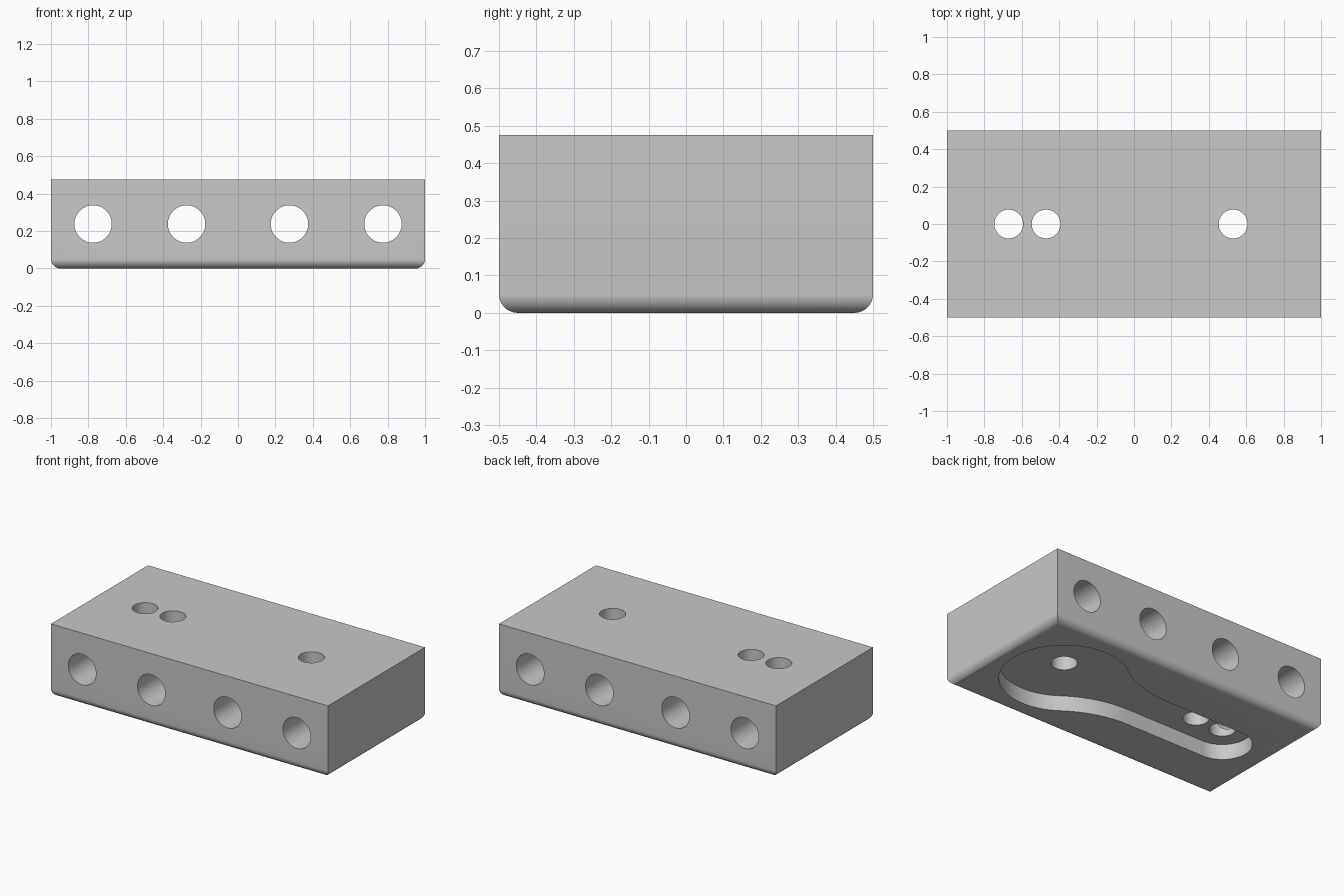
import bpy, bmesh
from math import pi, cos, sin, atan2

cube = bpy.data.objects.get("Cube")
if cube:
    bpy.data.objects.remove(cube, do_unlink=True)

LENGTH, WIDTH, HEIGHT = 2.0, 1.0, 0.475
EDGE_RADIUS = 0.05
POCKET_DEPTH = 0.1

grey = bpy.data.materials.new("plain grey")
grey.use_nodes = True
colour = (0.58, 0.58, 0.58, 1)
grey.diffuse_color = colour
grey.node_tree.nodes["Principled BSDF"].inputs["Base Color"].default_value = colour


def add_object(name, bm):
    bmesh.ops.recalc_face_normals(bm, faces=bm.faces)
    mesh = bpy.data.meshes.new(name)
    bm.to_mesh(mesh)
    bm.free()
    mesh.materials.append(grey)
    obj = bpy.data.objects.new(name, mesh)
    bpy.context.collection.objects.link(obj)
    return obj


def arc(cx, cy, radius, start, end, steps):
    angles = [start + (end - start) * i / steps for i in range(steps + 1)]
    return [(cx + radius * cos(a), cy + radius * sin(a)) for a in angles]


def prism(name, outline, bottom, top):
    bm = bmesh.new()
    base = bm.faces.new([bm.verts.new((x, y, bottom)) for x, y in outline])
    result = bmesh.ops.extrude_face_region(bm, geom=[base])
    verts = [v for v in result["geom"] if isinstance(v, bmesh.types.BMVert)]
    bmesh.ops.translate(bm, verts=verts, vec=(0, 0, top - bottom))
    return add_object(name, bm)


def circle(radius):
    return arc(0, 0, radius, 0, 2 * pi, 64)[:-1]


# Block with rounded bottom edges
bm = bmesh.new()
bmesh.ops.create_cube(bm, size=1)
bmesh.ops.scale(bm, verts=bm.verts, vec=(LENGTH, WIDTH, HEIGHT))
bmesh.ops.translate(bm, verts=bm.verts, vec=(0, 0, HEIGHT / 2))
bottom_edges = [e for e in bm.edges if all(v.co.z < 0.01 for v in e.verts)]
bmesh.ops.bevel(bm, geom=bottom_edges, offset=EDGE_RADIUS, segments=10,
                profile=0.5, affect='EDGES')
block = add_object("drilled_block", bm)
cutters = []

# Holes from front to back
for i, x in enumerate((-0.775, -0.275, 0.275, 0.775)):
    hole = prism(f"cross_hole_cutter_{i + 1}", circle(0.1), -0.7, 0.7)
    hole.rotation_euler.x = pi / 2
    hole.location = (x, 0, HEIGHT / 2)
    cutters.append(hole)

# Holes from top to pocket
for i, x in enumerate((-0.67, -0.47, 0.53)):
    hole = prism(f"vertical_hole_cutter_{i + 1}", circle(0.077), -0.2, 0.7)
    hole.location.x = x
    cutters.append(hole)

# Pocket: round head blended by concave fillets into a narrow slot
head_x, head_r, slot_x, slot_r = 0.53, 0.38, -0.67, 0.175
fillet_x, fillet_r = -0.1, 0.69
fillet_y = slot_r + fillet_r
join = atan2(fillet_y, fillet_x - head_x)
half = arc(head_x, 0, head_r, 0, join, 32)
half += arc(fillet_x, fillet_y, fillet_r, join - pi, -pi / 2, 16)[1:]
half += arc(slot_x, 0, slot_r, pi / 2, pi, 20)
outline = half + [(x, -y) for x, y in reversed(half[1:-1])]
cutters.append(prism("pocket_cutter", outline, -0.1, POCKET_DEPTH))

for cutter in cutters:
    cut = block.modifiers.new(cutter.name, 'BOOLEAN')
    cut.operation = 'DIFFERENCE'
    cut.solver = 'EXACT'
    cut.object = cutter

# Apply the cuts, then shade
bpy.context.view_layer.update()
depsgraph = bpy.context.evaluated_depsgraph_get()
finished = bpy.data.meshes.new_from_object(block.evaluated_get(depsgraph))
block.modifiers.clear()
block.data = finished
for cutter in cutters:
    bpy.data.objects.remove(cutter, do_unlink=True)
bpy.ops.object.select_all(action='DESELECT')
block.select_set(True)
bpy.context.view_layer.objects.active = block
bpy.ops.object.shade_smooth_by_angle(angle=pi / 6)
